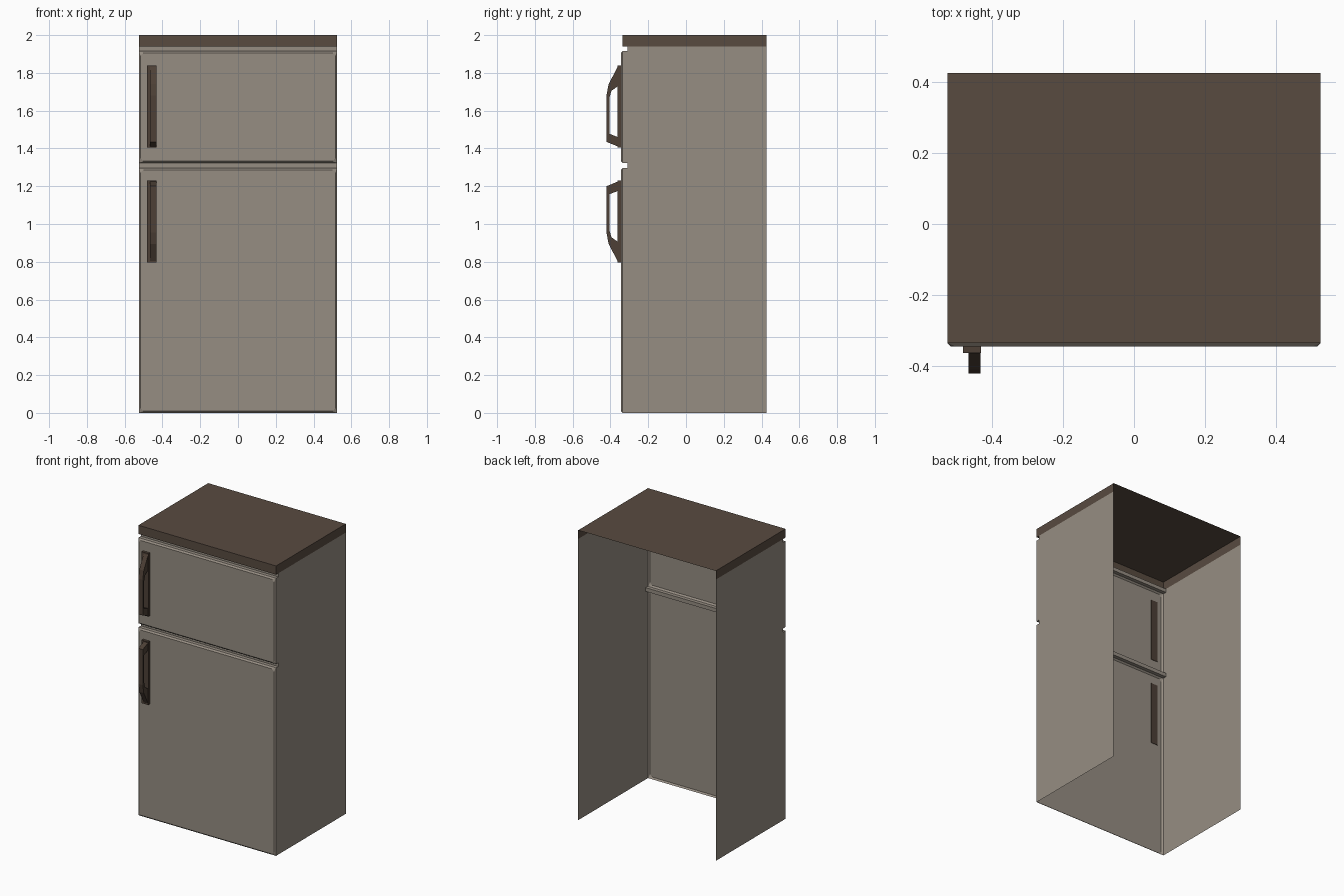
import bpy, bmesh

if "Cube" in bpy.data.objects:
    bpy.data.objects.remove(bpy.data.objects["Cube"])

W, FRONT, BACK = 0.525, -0.335, 0.425      # half width, shell front, open back
CAP_Z, TOP = 1.94, 2.0
GAP, DOOR_Y = -0.31, -0.345                # recess depth, door face
LOW_TOP, UP_BOT, UP_TOP = 1.297, 1.323, 1.915


def material(name, col):
    m = bpy.data.materials.new(name)
    m.diffuse_color = (*col, 1)
    m.use_nodes = True
    m.node_tree.nodes["Principled BSDF"].inputs["Base Color"].default_value = m.diffuse_color
    return m


ENAMEL = material("warm grey enamel", (0.305, 0.268, 0.225))
BROWN = material("brown trim", (0.098, 0.070, 0.051))
HANDLE = material("dark brown handle", (0.074, 0.051, 0.037))


def make(name, verts, faces, mat, solid=False):
    bm = bmesh.new()
    vs = [bm.verts.new(v) for v in verts]
    for f in faces:
        bm.faces.new([vs[i] for i in f])
    if solid:
        bmesh.ops.recalc_face_normals(bm, faces=bm.faces)
    me = bpy.data.meshes.new(name)
    bm.to_mesh(me)
    bm.free()
    me.materials.append(mat)
    ob = bpy.data.objects.new(name, me)
    bpy.context.collection.objects.link(ob)
    return ob


def prism(name, prof, x0, x1, mat):
    """Closed (y, z) profile extruded along x."""
    n = len(prof)
    verts = [(x, y, z) for x in (x0, x1) for y, z in prof]
    faces = [(i, (i + 1) % n, n + (i + 1) % n, n + i) for i in range(n)]
    faces += [tuple(range(n)), tuple(range(n, 2 * n))]
    return make(name, verts, faces, mat, True)


def strip(name, prof, mat):
    """Open (y, z) profile swept across the full width, top to bottom."""
    verts = [p for y, z in prof for p in ((-W, y, z), (W, y, z))]
    faces = [(2*i, 2*i + 2, 2*i + 3, 2*i + 1) for i in range(len(prof) - 1)]
    return make(name, verts, faces, mat)


# Thin side panels, notched at the front where the door gaps run
side = [(BACK, 0), (BACK, CAP_Z), (GAP, CAP_Z), (GAP, UP_TOP), (FRONT, UP_TOP),
        (FRONT, UP_BOT), (GAP, UP_BOT), (GAP, LOW_TOP), (FRONT, LOW_TOP), (FRONT, 0)]
for name, x in (("left_panel", -W), ("right_panel", W)):
    order = tuple(range(len(side)))
    make(name, [(x, y, z) for y, z in side], [order if x < 0 else order[::-1]], ENAMEL)

# Brown top cap, open at the back and below
cap = [(x, y, z) for z in (CAP_Z, TOP) for x, y in
       ((-W, FRONT), (W, FRONT), (W, BACK), (-W, BACK))]
make("top_cap", cap, [(4, 5, 6, 7), (0, 1, 5, 4), (1, 2, 6, 5), (3, 0, 4, 7)], BROWN)
strip("cap_lip", [(FRONT, CAP_Z), (GAP, CAP_Z)], BROWN)

# Recessed gaps above and between the doors
strip("top_gap", [(GAP, CAP_Z), (GAP, UP_TOP), (FRONT, UP_TOP)], ENAMEL)
strip("middle_gap", [(FRONT, UP_BOT), (GAP, UP_BOT), (GAP, LOW_TOP), (FRONT, LOW_TOP)], ENAMEL)


def door(name, z0, z1, b=0.01, c=0.014):
    """Door skin with a bevelled rim and clipped corners."""
    outer = [(-W, z0), (W, z0), (W, z1), (-W, z1)]
    verts = [(x, FRONT, z) for x, z in outer]
    for i, (x, z) in enumerate(outer):
        sx, sz = (1 if x < 0 else -1), (1 if z == z0 else -1)
        pair = [(x + sx * b, z + sz * (b + c)), (x + sx * (b + c), z + sz * b)]
        verts += [(px, DOOR_Y, pz) for px, pz in (pair if i % 2 == 0 else pair[::-1])]
    faces = [tuple(range(4, 12))]
    for i in range(4):
        j = (i + 1) % 4
        faces += [(i, 5 + 2*i, 4 + 2*i), (i, j, 4 + 2*j, 5 + 2*i)]
    make(name, verts, faces, ENAMEL)


door("upper_door", UP_BOT, UP_TOP)
door("lower_door", 0, LOW_TOP)

# Handles: back plate set through the door and a bent grip; lower one is flipped
grip = [(-0.36, 1.835), (-0.41, 1.74), (-0.421, 1.68), (-0.421, 1.435), (-0.36, 1.41),
        (-0.36, 1.46), (-0.405, 1.477), (-0.405, 1.67), (-0.395, 1.705), (-0.36, 1.73)]
plate = [(-0.342, 1.405), (-0.3625, 1.405), (-0.3625, 1.84), (-0.342, 1.84)]
for label, flip in (("upper", False), ("lower", True)):
    def place(p):
        return [(y, 2.635 - z if flip else z) for y, z in p]
    prism(label + "_handle_plate", place(plate), -0.482, -0.431, HANDLE)
    prism(label + "_handle_grip", place(grip), -0.466, -0.432, HANDLE)
